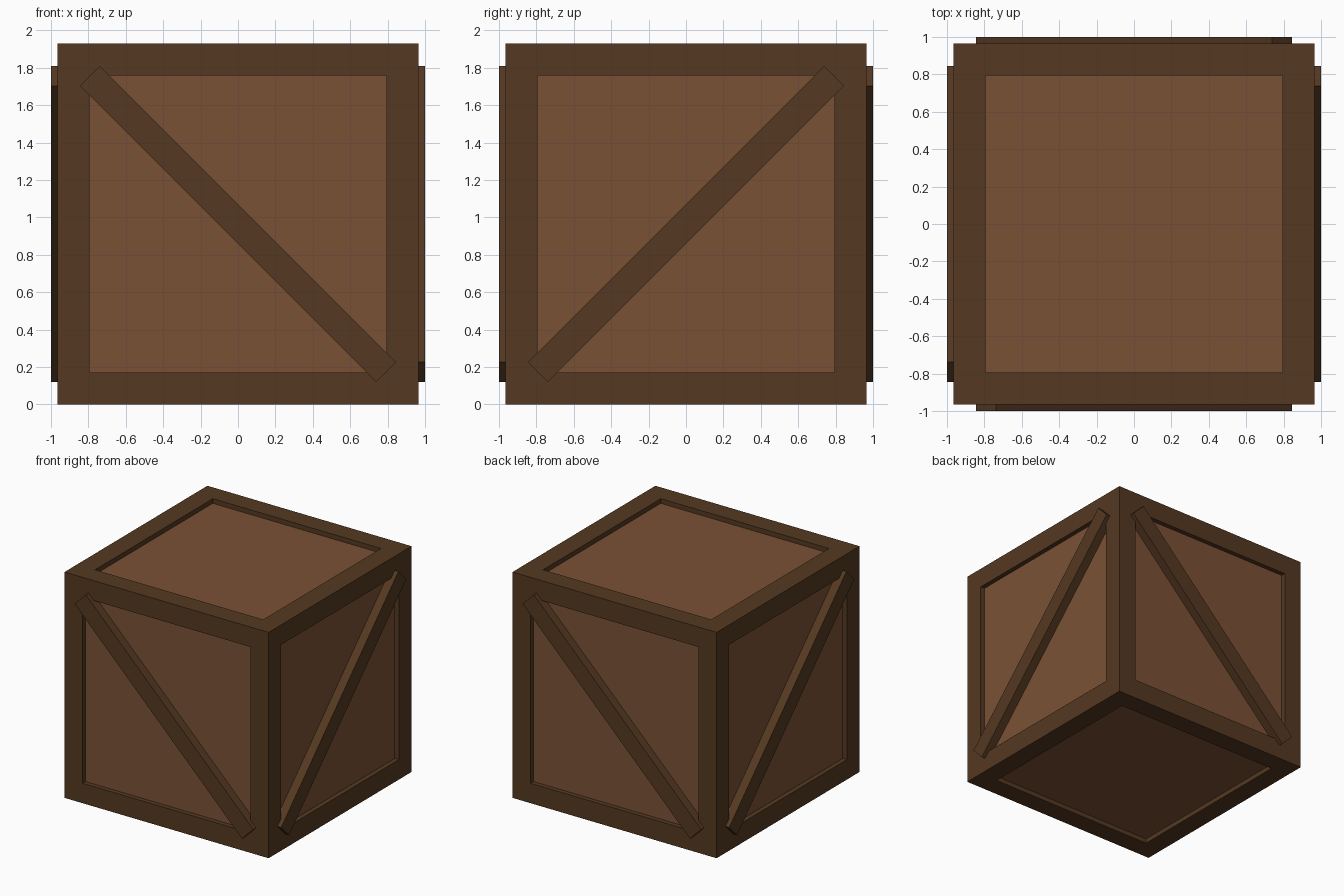
import bpy, bmesh, math
from mathutils import Matrix, Vector

if "Cube" in bpy.data.objects:
    bpy.data.objects.remove(bpy.data.objects["Cube"])

HALF = 0.965        # half the crate's width
BORDER = 0.17       # width of the frame boards
RECESS = 0.04       # how deep the panels sit
BRACE_OUT = 1.0     # outer face of the braces


def material(name, rgb):
    m = bpy.data.materials.new(name)
    m.diffuse_color = (*rgb, 1)
    m.use_nodes = True
    m.node_tree.nodes["Principled BSDF"].inputs["Base Color"].default_value = m.diffuse_color
    return m


dark_wood = material("dark_wood", (0.089, 0.040, 0.0152))
light_wood = material("light_wood", (0.195, 0.083, 0.036))


def add_object(name, bm, mats):
    mesh = bpy.data.meshes.new(name)
    bm.to_mesh(mesh)
    bm.free()
    for m in mats:
        mesh.materials.append(m)
    obj = bpy.data.objects.new(name, mesh)
    bpy.context.collection.objects.link(obj)
    return obj


# Crate body: a cube with a recessed panel in each of its six faces
bm = bmesh.new()
bmesh.ops.create_cube(bm, size=2 * HALF, matrix=Matrix.Translation((0, 0, HALF)))
panels = bm.faces[:]
bmesh.ops.inset_individual(bm, faces=panels, thickness=BORDER, use_even_offset=True)
bmesh.ops.inset_individual(bm, faces=panels, thickness=0.0, depth=-RECESS)
for f in panels:
    f.material_index = 1
add_object("crate_body", bm, [dark_wood, light_wood])

# Diagonal braces: one board on each upright side, falling left to right on the
# front and back, and rising left to right on the other two sides
inner = HALF - RECESS
depth = BRACE_OUT - inner
for name, turn, tilt in (("front_brace", 0, 45), ("right_brace", 90, -45),
                         ("back_brace", 180, 45), ("left_brace", 270, -45)):
    bm = bmesh.new()
    place = (Matrix.Translation((0, 0, HALF))
             @ Matrix.Rotation(math.radians(turn), 4, 'Z')
             @ Matrix.Translation((0, -(inner + depth / 2), 0))
             @ Matrix.Rotation(math.radians(tilt), 4, 'Y')
             @ Matrix.Diagonal(Vector((2.24, depth, 0.15, 1))))
    bmesh.ops.create_cube(bm, size=1, matrix=place)
    add_object(name, bm, [dark_wood])
